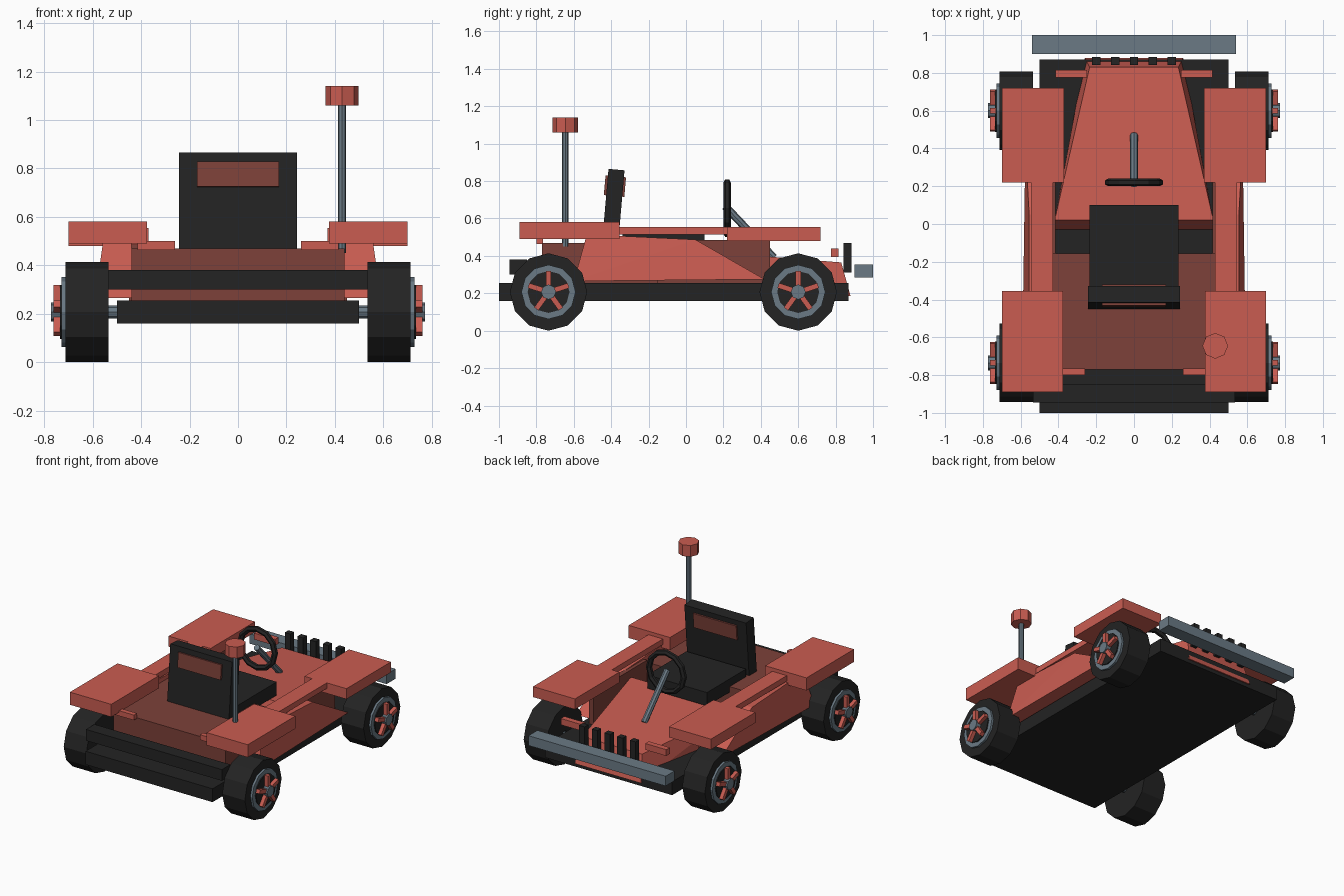
import bpy, bmesh, math
from mathutils import Vector, Matrix

if "Cube" in bpy.data.objects:
    bpy.data.objects.remove(bpy.data.objects["Cube"])

def mat(name, c):
    m = bpy.data.materials.new(name)
    m.diffuse_color = (*c, 1)
    m.use_nodes = True
    m.node_tree.nodes["Principled BSDF"].inputs["Base Color"].default_value = m.diffuse_color
    return m

RED = mat("red paint", (0.59, 0.108, 0.083))
DARK = mat("dark red", (0.205, 0.053, 0.041))
STEEL = mat("steel grey", (0.145, 0.195, 0.235))
BLACK = mat("black rubber", (0.017, 0.017, 0.017))

def finish(bm, name, material):
    bmesh.ops.recalc_face_normals(bm, faces=bm.faces)
    me = bpy.data.meshes.new(name)
    bm.to_mesh(me)
    bm.free()
    me.materials.append(material)
    ob = bpy.data.objects.new(name, me)
    bpy.context.collection.objects.link(ob)
    return ob

def box(name, x, y, z, material, tilt=0):
    """Box from (min, max) ranges, optionally tilted about x."""
    bm = bmesh.new()
    bmesh.ops.create_cube(bm, size=1)
    for v in bm.verts:
        v.co = Vector(v.co[i] * (r[1] - r[0]) for i, r in enumerate((x, y, z)))
    ob = finish(bm, name, material)
    ob.location = [(r[0] + r[1]) / 2 for r in (x, y, z)]
    ob.rotation_euler.x = tilt
    return ob

def hull(name, pts, material):
    bm = bmesh.new()
    for p in pts:
        bm.verts.new(p)
    bmesh.ops.convex_hull(bm, input=bm.verts[:])
    bmesh.ops.dissolve_limit(bm, angle_limit=0.01, verts=bm.verts, edges=bm.edges)
    return finish(bm, name, material)

def rod(name, a, b, r, sides, material):
    a, b = Vector(a), Vector(b)
    bm = bmesh.new()
    bmesh.ops.create_cone(bm, cap_ends=True, segments=sides, radius1=r, radius2=r, depth=(b - a).length)
    ob = finish(bm, name, material)
    ob.matrix_world = Matrix.Translation((a + b) / 2) @ (b - a).to_track_quat('Z', 'Y').to_matrix().to_4x4()
    return ob

def lathe(name, centre, axis, profile, sides, material):
    """Closed (along, radius) profile turned about the x or y axis."""
    bm = bmesh.new()
    rings = []
    for k in range(sides):
        t = 2 * math.pi * k / sides
        s, c = math.sin(t), math.cos(t)
        rings.append([bm.verts.new((u, r * s, r * c) if axis == 'x' else (r * s, u, r * c))
                      for u, r in profile])
    n = len(profile)
    for k in range(sides):
        p, q = rings[k], rings[(k + 1) % sides]
        for i in range(n):
            j = (i + 1) % n
            bm.faces.new((p[i], p[j], q[j], q[i]))
    ob = finish(bm, name, material)
    ob.location = centre
    return ob

# chassis, bumpers and rear deck
box("chassis_floor", (-0.5, 0.5), (-1, 0.87), (0.16, 0.255), BLACK)
box("rear_bumper", (-0.535, 0.535), (-0.945, -0.85), (0.30, 0.38), BLACK)
box("front_bumper", (-0.54, 0.54), (0.90, 1.0), (0.285, 0.355), STEEL)
box("rear_deck", (-0.44, 0.44), (-0.77, -0.155), (0.255, 0.47), DARK)

# tapered hood
hull("hood", [(s * x, y, z) for s in (-1, 1) for x, y, z in
              ((0.43, -0.03, 0.25), (0.42, 0.02, 0.43), (0.235, 0.83, 0.365), (0.26, 0.88, 0.185))], RED)
for i in range(5):
    x = (i - 2) * 0.1
    box("grille_bar", (x - 0.022, x + 0.022), (0.843, 0.885), (0.31, 0.47), BLACK)

# paired bodywork and wheels
for s in (-1, 1):
    def sx(a, b):
        return tuple(sorted((s * a, s * b)))
    box("front_fender", sx(0.37, 0.70), (0.22, 0.72), (0.48, 0.555), RED)
    box("rear_fender", sx(0.375, 0.70), (-0.89, -0.355), (0.49, 0.58), RED)
    box("side_rail", sx(0.43, 0.545), (-0.36, 0.24), (0.515, 0.555), RED)
    box("inner_wall", sx(0.415, 0.45), (-0.155, 0.45), (0.255, 0.485), DARK)
    hull("side_pod", [(s * x, y, z) for x, y, z in
                      ((0.44, -0.60, 0.265), (0.59, -0.60, 0.265), (0.44, 0.42, 0.275), (0.575, 0.42, 0.275),
                       (0.44, -0.53, 0.515), (0.555, -0.53, 0.515), (0.44, 0.05, 0.487), (0.555, 0.05, 0.487))], RED)
    box("headlight", sx(0.25, 0.415), (0.775, 0.815), (0.395, 0.44), RED)
    box("tail_light", sx(0.26, 0.415), (-0.80, -0.765), (0.463, 0.50), RED)
    for label, y in (("front", 0.60), ("rear", -0.735)):
        c = (0, y, 0.207)
        lathe(label + "_tyre", c, 'x', [(s * 0.535, 0.03), (s * 0.535, 0.207), (s * 0.713, 0.207), (s * 0.713, 0.03)], 12, BLACK)
        lathe(label + "_rim", c, 'x', [(s * 0.70, 0.11), (s * 0.70, 0.145), (s * 0.728, 0.145), (s * 0.728, 0.11)], 12, STEEL)
        rod(label + "_wheel_disc", (s * 0.70, y, 0.207), (s * 0.735, y, 0.207), 0.112, 12, BLACK)
        rod(label + "_hub", (s * 0.70, y, 0.207), (s * 0.772, y, 0.207), 0.04, 8, STEEL)
        for k in range(5):
            t = 2 * math.pi * k / 5
            spoke = box(label + "_spoke", sx(0.735, 0.762), (-0.014, 0.014), (0.02, 0.112), RED)
            spoke.location = (s * 0.748, y + 0.066 * math.sin(t), 0.207 + 0.066 * math.cos(t))
            spoke.rotation_euler.x = -t

# axles
for label, y in (("front", 0.60), ("rear", -0.735)):
    rod(label + "_axle", (-0.6, y, 0.207), (0.6, y, 0.207), 0.026, 8, STEEL)

# seat
box("seat_cushion", (-0.235, 0.235), (-0.34, 0.10), (0.43, 0.525), BLACK)
box("seat_back", (-0.243, 0.243), (-0.432, -0.346), (0.46, 0.862), BLACK, math.radians(-5))
box("headrest", (-0.17, 0.17), (-0.435, -0.325), (0.72, 0.825), DARK, math.radians(-5))

# steering wheel and column
lathe("steering_wheel", (0, 0.22, 0.655), 'y',
      [(0.02 * math.cos(math.pi * k / 3), 0.137 + 0.02 * math.sin(math.pi * k / 3)) for k in range(6)], 12, BLACK)
rod("steering_column", (0, 0.21, 0.665), (0, 0.47, 0.39), 0.021, 8, STEEL)

# mast with cap
rod("mast", (0.43, -0.645, 0.45), (0.43, -0.645, 1.07), 0.017, 8, STEEL)
rod("mast_cap", (0.43, -0.645, 1.06), (0.43, -0.645, 1.14), 0.068, 8, RED)
